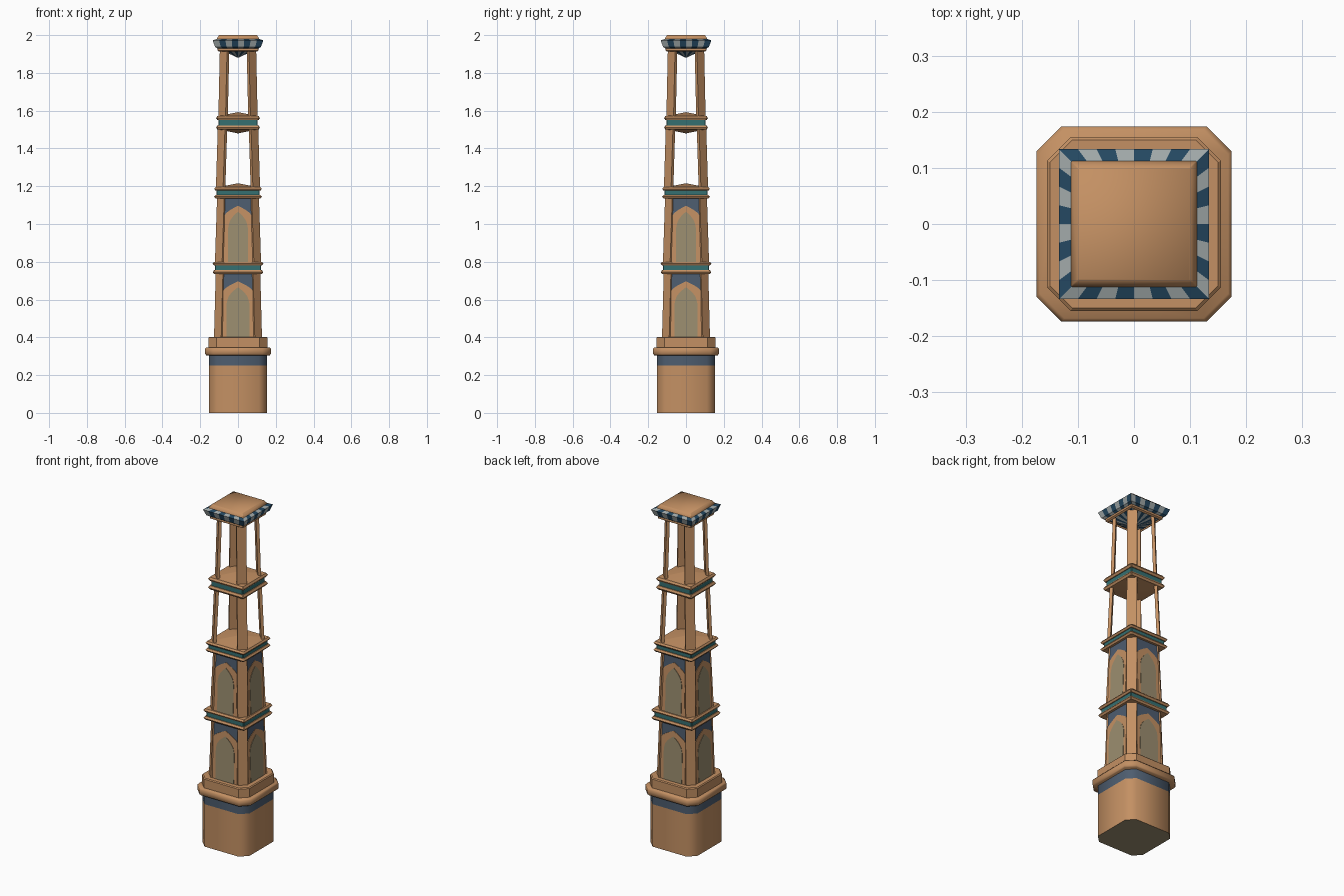
import bpy, bmesh, math

if "Cube" in bpy.data.objects:
    bpy.data.objects.remove(bpy.data.objects["Cube"])

def mat(name, c):
    m = bpy.data.materials.new(name)
    m.diffuse_color = (*c, 1)
    m.use_nodes = True
    m.node_tree.nodes["Principled BSDF"].inputs["Base Color"].default_value = m.diffuse_color
    return m

TAN = mat("tan_stone", (0.55, 0.28, 0.125))
BEIGE = mat("beige_panel", (0.33, 0.27, 0.16))
SLATE = mat("slate_blue", (0.075, 0.11, 0.16))
TEAL = mat("teal_band", (0.035, 0.16, 0.165))
NAVY = mat("navy_check", (0.018, 0.065, 0.12))
PALE = mat("pale_check", (0.36, 0.40, 0.40))

def finish(bm, name, mats, smooth=None):
    bmesh.ops.recalc_face_normals(bm, faces=bm.faces)
    me = bpy.data.meshes.new(name)
    bm.to_mesh(me)
    bm.free()
    ob = bpy.data.objects.new(name, me)
    bpy.context.collection.objects.link(ob)
    for m in mats:
        me.materials.append(m)
    if smooth:
        bpy.context.view_layer.objects.active = ob
        ob.select_set(True)
        bpy.ops.object.shade_smooth_by_angle(angle=math.radians(smooth))
        ob.select_set(False)
    return ob

def octagon(h, c):
    k = h - c
    return [(h, -k), (h, k), (k, h), (-k, h), (-h, k), (-h, -k), (-k, -h), (k, -h)]

def loft(name, rows, mats, seg=None, bottom=0, caps=True, smooth=None):
    """Stack of chamfered squares: rows of (z, half width, chamfer)."""
    bm = bmesh.new()
    rings = [[bm.verts.new((x, y, z)) for x, y in octagon(h, c)] for z, h, c in rows]
    for i in range(len(rings) - 1):
        for j in range(8):
            n = (j + 1) % 8
            f = bm.faces.new((rings[i][j], rings[i][n], rings[i + 1][n], rings[i + 1][j]))
            f.material_index = seg[i] if seg else 0
    if caps:
        bm.faces.new(rings[0][::-1]).material_index = bottom
        bm.faces.new(rings[-1])
    return finish(bm, name, mats, smooth)

def spin(p, k):
    x, y, z = p
    for _ in range(k):
        x, y = -y, x
    return (x, y, z)

def plates(name, outline, h_at, out, m):
    """Thin plate with an (x, z) outline, laid on all four sloping walls."""
    bm = bmesh.new()
    for k in range(4):
        a = [bm.verts.new(spin((x, -h_at(z) - out, z), k)) for x, z in outline]
        b = [bm.verts.new(spin((x, -h_at(z) + 0.002, z), k)) for x, z in outline]
        bm.faces.new(a)
        bm.faces.new(b[::-1])
        for i in range(len(a)):
            j = (i + 1) % len(a)
            bm.faces.new((a[i], b[i], b[j], a[j]))
    return finish(bm, name, [m])

def arch(w, z0, zs, rise, power):
    right = [(w * (1 - t / 8), zs + rise * (t / 8) ** power) for t in range(9)]
    return [(-w, z0), (w, z0)] + right + [(-x, z) for x, z in right[-2::-1]]

def posts(name, z0, h0, z1, h1, c=0.038, t=0.012):
    """Four diagonal corner plates."""
    bm = bmesh.new()
    for k in range(4):
        rings = []
        for z, h in ((z0, h0), (z1, h1)):
            pts = [(h, h - c), (h - c, h), (h - c - t, h - t), (h - t, h - c - t)]
            rings.append([bm.verts.new(spin((x, y, z), k)) for x, y in pts])
        for j in range(4):
            n = (j + 1) % 4
            bm.faces.new((rings[0][j], rings[0][n], rings[1][n], rings[1][j]))
        bm.faces.new(rings[0])
        bm.faces.new(rings[1])
    return finish(bm, name, [TAN])

# plinth with slate band, then stepped ledge
loft("plinth", [(0, .153, .042), (.25, .153, .042), (.31, .153, .042)], [TAN, SLATE, BEIGE],
     seg=[0, 1], bottom=2, smooth=50)
loft("plinth_ledge", [(.305, .168, .044), (.312, .174, .045), (.34, .174, .045), (.347, .168, .044)],
     [TAN], smooth=50)
loft("plinth_step", [(.345, .155, .042), (.398, .155, .042), (.403, .15, .04)], [TAN], smooth=30)

# closed storeys: wall, corner posts, spandrel, arch frame, arched panel
for i, (z0, h0, z1, h1, w) in enumerate([(.40, .127, .735, .118, .08), (.80, .122, 1.135, .111, .072)], 1):
    wall = lambda z: h0 - 0.006 + (h1 - h0) * (z - z0) / (z1 - z0)
    loft(f"storey_{i}_wall", [(z0, h0 - .006, .038), (z1, h1 - .006, .038)], [TAN])
    posts(f"storey_{i}_posts", z0, h0, z1, h1)
    plates(f"storey_{i}_spandrel", [(-w, z0 + .24), (w, z0 + .24), (w, z1), (-w, z1)], wall, .001, SLATE)
    plates(f"storey_{i}_arch_frame", arch(w, z0, z0 + .245, .052, .7), wall, .003, TAN)
    plates(f"storey_{i}_arch_panel", arch(w - .02, z0, z0 + .18, .085, .5), wall, .005, BEIGE)

# open storeys: corner posts only
posts("storey_3_posts", 1.19, .117, 1.51, .107)
posts("storey_4_posts", 1.565, .104, 1.93, .096)

# banded cornices between storeys, with low pyramid floors
for i, (z, h, dz, up, down) in enumerate([(.735, .134, .065, 0, 0), (1.135, .126, .06, .02, 0),
                                          (1.50, .116, .072, .02, .02)], 1):
    s = dz / 3.2
    loft(f"cornice_{i}", [(z, h - .007, .004), (z + s * .5, h, .004), (z + s, h - .007, .004),
                          (z + s, h - .012, .004), (z + dz - s, h - .012, .004),
                          (z + dz - s, h - .007, .004), (z + dz - s * .5, h, .004),
                          (z + dz, h - .007, .004)],
         [TAN, TEAL], seg=[0, 0, 0, 1, 0, 0, 0])
    if up:
        loft(f"floor_top_{i}", [(z + dz - .002, h - .008, .004), (z + dz + up, .002, .0005)], [TAN], smooth=40)
    if down:
        loft(f"floor_underside_{i}", [(z - down, .002, .0005), (z + .002, h - .008, .004)], [TAN], smooth=40)

# chequered roof rim and underside: mitred stripes on four sides
bm = bmesh.new()
prof = [(.0005, 1.88), (.106, 1.928), (.121, 1.937), (.134, 1.972), (.110, 1.98)]
N = 8
for k in range(4):
    for i in range(len(prof) - 1):
        (r0, za), (r1, zb) = prof[i], prof[i + 1]
        for j in range(N):
            u, v = 2 * j / N - 1, 2 * (j + 1) / N - 1
            f = bm.faces.new([bm.verts.new(spin(p, k)) for p in
                              ((u * r0, -r0, za), (v * r0, -r0, za), (v * r1, -r1, zb), (u * r1, -r1, zb))])
            f.material_index = j % 2
bmesh.ops.remove_doubles(bm, verts=bm.verts, dist=0.00002)
finish(bm, "roof_chequered_rim", [PALE, NAVY])

# tan trim under the rim and roof cap
loft("roof_trim", [(1.912, .098, .003), (1.918, .108, .003), (1.93, .108, .003)], [TAN], caps=False)
loft("roof_cap", [(1.972, .112, .002), (1.982, .112, .002), (2.0, .100, .002)], [TAN], smooth=60)
